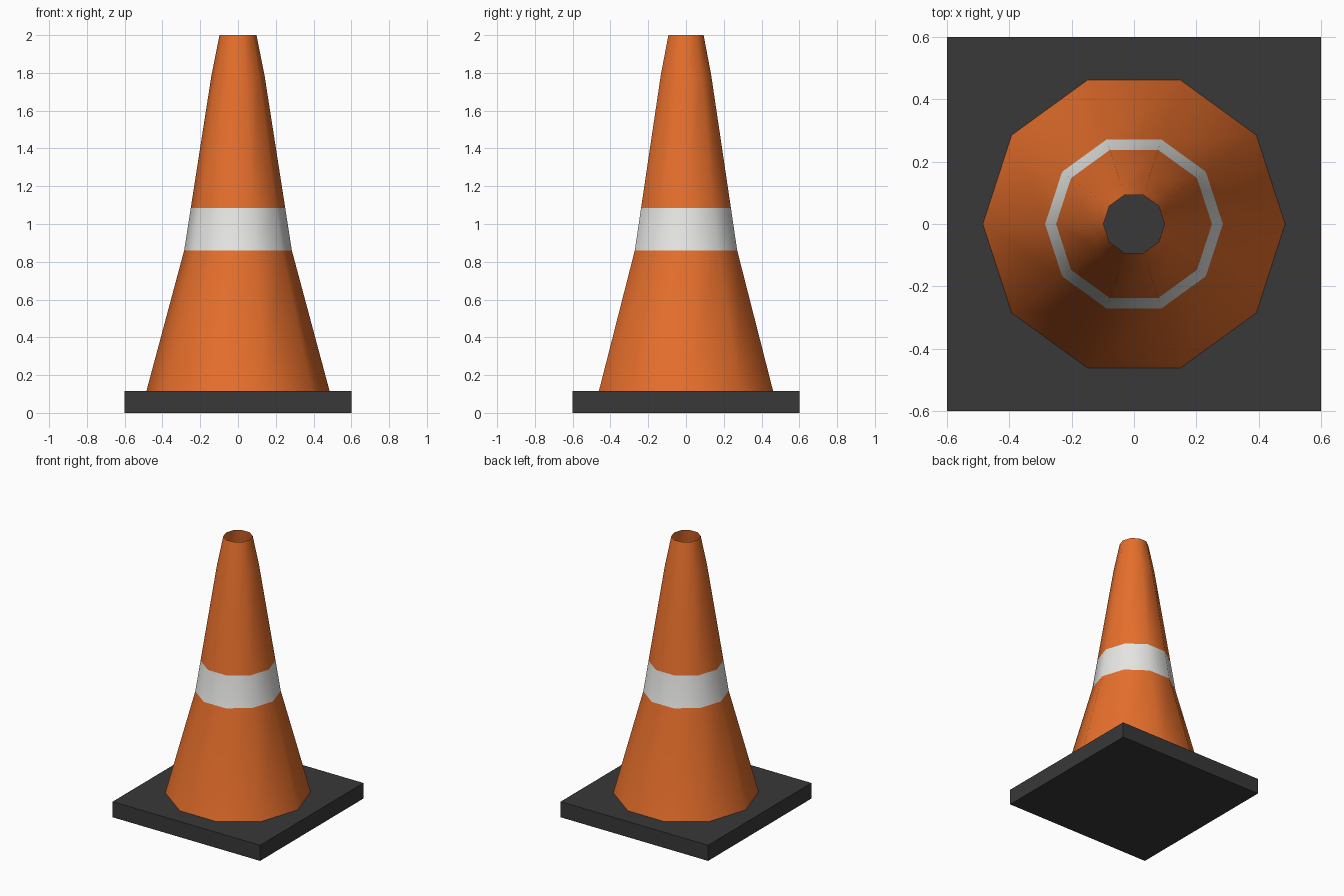
import bpy, bmesh
from math import cos, sin, tau, radians

if "Cube" in bpy.data.objects:
    bpy.data.objects.remove(bpy.data.objects["Cube"], do_unlink=True)


def material(name, rgb):
    m = bpy.data.materials.new(name)
    m.use_nodes = True
    m.diffuse_color = (*rgb, 1)
    m.node_tree.nodes["Principled BSDF"].inputs["Base Color"].default_value = (*rgb, 1)
    return m


def add_object(name, bm, materials):
    mesh = bpy.data.meshes.new(name)
    bm.to_mesh(mesh)
    bm.free()
    obj = bpy.data.objects.new(name, mesh)
    bpy.context.collection.objects.link(obj)
    for m in materials:
        mesh.materials.append(m)
    return obj


orange = material("orange plastic", (0.8, 0.16, 0.025))
white = material("reflective white", (0.8, 0.8, 0.78))
rubber = material("black rubber", (0.04, 0.04, 0.04))

# Square base slab
BASE_TOP = 0.115
bm = bmesh.new()
bmesh.ops.create_cube(bm, size=1)
for v in bm.verts:
    v.co = (v.co.x * 1.2, v.co.y * 1.2, (v.co.z + 0.5) * BASE_TOP)
add_object("base", bm, [rubber])

# Hollow ten-sided cone, open at the top, with a flush band
SIDES = 10
BAND = (0.86, 1.085)
profile = [(0.485, BASE_TOP), (0.285, BAND[0]), (0.25, BAND[1]), (0.14, 1.79), (0.098, 2)]
bm = bmesh.new()
rings = [[bm.verts.new((r * cos(tau * i / SIDES), r * sin(tau * i / SIDES), z))
          for i in range(SIDES)] for r, z in profile]
for low, high in zip(rings, rings[1:]):
    for i in range(SIDES):
        j = (i + 1) % SIDES
        face = bm.faces.new((low[i], low[j], high[j], high[i]))
        face.material_index = int(BAND[0] < face.calc_center_median().z < BAND[1])
cone = add_object("cone", bm, [orange, white])

bpy.ops.object.select_all(action="DESELECT")
cone.select_set(True)
bpy.context.view_layer.objects.active = cone
bpy.ops.object.shade_smooth_by_angle(angle=radians(40))
